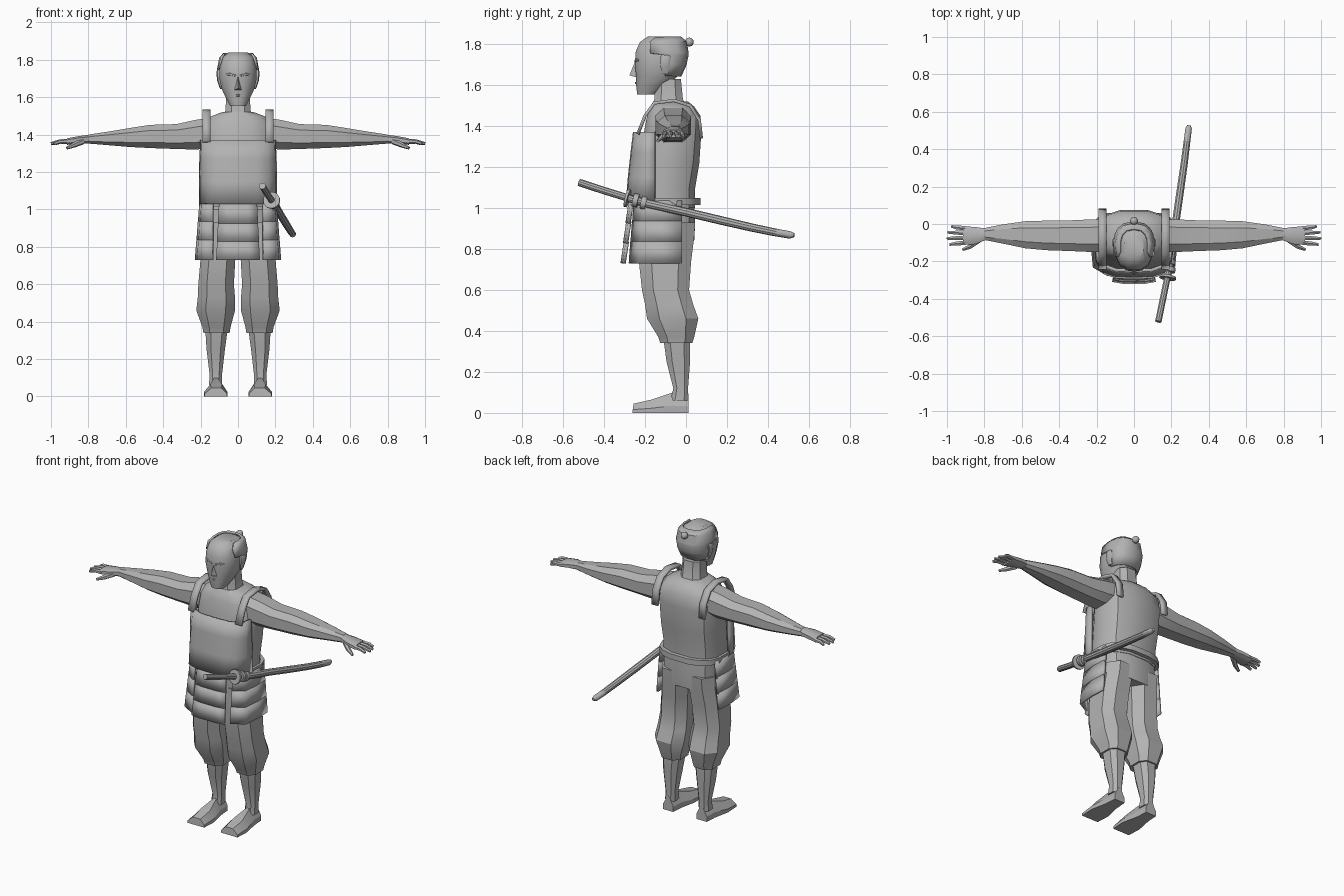
import bpy, bmesh, math
from mathutils import Vector

if "Cube" in bpy.data.objects:
    bpy.data.objects.remove(bpy.data.objects["Cube"])

grey = bpy.data.materials.new("plain_grey")
grey.diffuse_color = (0.45, 0.45, 0.45, 1)
grey.use_nodes = True
grey.node_tree.nodes["Principled BSDF"].inputs["Base Color"].default_value = grey.diffuse_color


def finish(name, bm, angle=35, mirror=False, thick=0):
    """Turn a bmesh into a shaded object, optionally thickened and mirrored."""
    bmesh.ops.recalc_face_normals(bm, faces=bm.faces)
    me = bpy.data.meshes.new(name)
    for f in bm.faces:
        f.smooth = True
    bm.to_mesh(me)
    bm.free()
    me.set_sharp_from_angle(angle=math.radians(angle))
    me.materials.append(grey)
    ob = bpy.data.objects.new(name, me)
    bpy.context.collection.objects.link(ob)
    if thick:
        mod = ob.modifiers.new("thickness", 'SOLIDIFY')
        mod.thickness, mod.offset = thick, 0
    if mirror:
        ob.modifiers.new("mirror", 'MIRROR').use_mirror_merge = False
    return ob


def skin(name, rows, closed=True, **kw):
    """Join rows of points with quads; closed rows are also capped."""
    bm = bmesh.new()
    vs = [[bm.verts.new(p) for p in row] for row in rows]
    n = len(vs[0])
    for a, b in zip(vs, vs[1:]):
        for i in range(n if closed else n - 1):
            j = (i + 1) % n
            bm.faces.new((a[i], a[j], b[j], b[i]))
    if closed:
        bm.faces.new(vs[0])
        bm.faces.new(vs[-1])
    return finish(name, bm, **kw)


def oval(u0, u1, v0, v1, n=8, p=0.75, start=None):
    """Rounded rectangle outline between two limits on each axis."""
    out = []
    for i in range(n):
        t = (i + 0.5) * math.tau / n if start is None else start + i * math.tau / n
        c, s = math.cos(t), math.sin(t)
        k = 1 / max(abs(math.cos(math.pi / n)), .01) if start is None else 1
        u = math.copysign(min(1, k * abs(c)) ** p, c)
        v = math.copysign(min(1, k * abs(s)) ** p, s)
        out.append(((u0 + u1) / 2 + u * (u1 - u0) / 2, (v0 + v1) / 2 + v * (v1 - v0) / 2))
    return out


def upright(name, secs, n=8, p=0.75, **kw):
    """Loft of (z, x0, x1, y0, y1) sections."""
    return skin(name, [[(x, y, s[0]) for x, y in oval(*s[1:], n=n, p=p)] for s in secs], **kw)


def tube(name, pts, radii, n=8, **kw):
    """Round rod along a path."""
    pts = [Vector(p) for p in pts]
    rows = []
    for i, p in enumerate(pts):
        d = pts[min(i + 1, len(pts) - 1)] - pts[max(i - 1, 0)]
        q = d.to_track_quat('Z', 'X')
        r = radii[i] if isinstance(radii, (list, tuple)) else radii
        rows.append([p + q @ Vector((r * math.cos(k * math.tau / n), r * math.sin(k * math.tau / n), 0))
                     for k in range(n)])
    return skin(name, rows, **kw)


# --- Torso, hips and neck
upright("torso", [(1.0, -.19, .19, -.25, .045), (1.1, -.19, .19, -.24, .045),
                  (1.22, -.195, .195, -.225, .065), (1.37, -.2, .2, -.205, .075),
                  (1.45, -.19, .19, -.19, .07), (1.495, -.15, .15, -.175, .04),
                  (1.52, -.085, .085, -.16, .01)], n=12)
upright("hips", [(.84, -.185, .185, -.23, .04), (.93, -.185, .185, -.235, .045),
                 (1.03, -.185, .185, -.24, .04)], n=12)
upright("neck", [(1.48, -.085, .085, -.17, .01), (1.53, -.067, .067, -.155, -.015),
                 (1.63, -.062, .062, -.15, -.025)])
upright("belt", [(1.015, -.205, .205, -.265, .07), (1.05, -.205, .205, -.265, .07)], n=16)

# --- Breastplate, shoulder straps
def chest_row(z, w, yf):
    half = [(1.0, -.15), (.97, -.2), (.8, yf + .025), (.5, yf + .004)]
    pts = [(-a * w, y, z) for a, y in half] + [(0, yf, z)]
    return pts + [(a * w, y, z) for a, y in reversed(half)]

skin("breastplate", [chest_row(1.03, .2, -.285), chest_row(1.15, .2, -.275),
                     chest_row(1.27, .198, -.262), chest_row(1.37, .193, -.25)],
     closed=False, thick=.018)
strap = [(-.235, 1.36), (-.2, 1.45), (-.155, 1.512), (-.06, 1.525), (.02, 1.5), (.065, 1.43), (.075, 1.34)]
skin("shoulder_strap", [[(x, y, z) for x in (.147, .19)] for y, z in strap],
     closed=False, thick=.016, mirror=True)

# --- Tiered skirt plates at front and sides
for i in range(3):
    zt, zb = 1.035 - i * .1, .925 - i * .0975
    rows = []
    for z, grow in ((zt, i * .012), (zb, i * .012 + .016)):
        w = .1 + grow * .4
        rows.append([(-w, -.262 - grow, z), (-w * .5, -.272 - grow, z),
                     (w * .5, -.272 - grow, z), (w, -.262 - grow, z)])
    skin("front_skirt_plate", rows, closed=False, thick=.016)
    rows = []
    for z, g in ((zt, i * .008), (zb, i * .008 + .008)):
        rows.append([(.135, -.25 - g, z), (.19 + g, -.205 - g, z), (.2 + g, -.12, z), (.195 + g, -.02, z)])
    skin("side_skirt_plate", rows, closed=False, thick=.014, mirror=True)

# --- Trousers, shins, feet
upright("trouser_leg", [(.34, .045, .185, -.125, .03), (.37, .04, .19, -.135, .04),
                        (.46, .016, .223, -.19, .06), (.53, .016, .215, -.2, .035),
                        (.6, .022, .212, -.215, .015), (.74, .014, .2, -.23, .025),
                        (.86, .002, .188, -.23, .04), (.93, .0, .185, -.23, .045)], mirror=True, angle=30)
upright("shin", [(.06, .085, .155, -.075, .012), (.12, .085, .152, -.062, .01),
                 (.25, .07, .168, -.095, .02), (.36, .055, .175, -.11, .02)], mirror=True, angle=30)
foot = [(.012, .083, .157, .095), (-.065, .078, .162, .1), (-.17, .055, .183, .065), (-.26, .06, .178, .045)]
skin("foot", [[(x0, y, 0), (x1, y, 0), (x1, y, h * .35), (x1 - .035, y * .985, h),
               (x0 + .03, y * .985, h), (x0, y, h * .35)] for y, x0, x1, h in foot], mirror=True, angle=25)

# --- Arms and hands
arm = [(.15, -.15, .025, 1.33, 1.49), (.22, -.15, .025, 1.32, 1.48), (.33, -.145, .02, 1.323, 1.456),
       (.47, -.14, .018, 1.328, 1.452), (.58, -.13, .015, 1.334, 1.435), (.7, -.105, -.002, 1.344, 1.415),
       (.8, -.085, -.022, 1.352, 1.4)]
skin("arm", [[(s[0], y, z) for y, z in oval(*s[1:])] for s in arm], mirror=True, angle=28)
hand = [(.79, -.085, -.024, 1.354, 1.4), (.85, -.108, -.016, 1.352, 1.392), (.915, -.112, -.012, 1.345, 1.38)]
skin("hand", [[(s[0], y, z) for y, z in oval(*s[1:])] for s in hand], mirror=True)
for y, end in ((-.023, .975), (-.048, .995), (-.074, 1.0), (-.1, .985)):
    y2 = y - (y + .062) * -.25
    tube("finger", [(.9, y, 1.364), (.95, (y + y2) / 2, 1.363), (end, y2, 1.352)],
         [.014, .012, .008], n=6, mirror=True)
tube("thumb", [(.83, -.085, 1.365), (.875, -.12, 1.345), (.915, -.137, 1.328)], [.018, .014, .008],
     n=6, mirror=True)

# --- Head
head = [(1.553, .042, -.238, -.15), (1.595, .064, -.243, -.09), (1.645, .088, -.243, -.04),
        (1.7, .1, -.25, -.012), (1.765, .1, -.245, -.002), (1.81, .088, -.225, -.015),
        (1.838, .052, -.185, -.06)]
upright("head", [(z, -w, w, y0, y1) for z, w, y0, y1 in head], n=12, p=.85)
bm = bmesh.new()
nose = [bm.verts.new(p) for p in ((0, -.249, 1.715), (0, -.276, 1.648), (-.02, -.24, 1.637), (.02, -.24, 1.637))]
for a, b, c in ((0, 1, 2), (0, 3, 1), (1, 3, 2), (0, 2, 3)):
    bm.faces.new((nose[a], nose[b], nose[c]))
finish("nose", bm)
tube("brow", [(.012, -.246, 1.715), (.04, -.241, 1.722), (.068, -.222, 1.722)], [.007, .009, .004],
     n=6, mirror=True)
tube("lips", [(-.024, -.236, 1.608), (0, -.243, 1.61), (.024, -.236, 1.608)], [.003, .007, .003], n=6)
upright("ear", [(1.655, .088, .1, -.115, -.085), (1.69, .09, .112, -.125, -.08),
                (1.735, .092, .116, -.125, -.075), (1.75, .094, .108, -.115, -.085)], mirror=True)

# --- Hair wrapping the sides and back, with a topknot
hair_rows = []
for z, w, y0, y1, reach in ((1.645, .088, -.243, -.035, 15), (1.7, .1, -.25, -.01, 10),
                            (1.748, .101, -.248, 0, 5), (1.755, .101, -.246, 0, -18),
                            (1.81, .09, -.228, -.008, -25), (1.832, .07, -.2, -.035, -15)):
    row = []
    for k in range(9):
        t = math.radians(reach + (180 - 2 * reach) * k / 8)
        c, s = math.cos(t), math.sin(t)
        row.append(((w + .005) * math.copysign(abs(c) ** .8, c),
                    (y0 + y1) / 2 + (y1 - y0 + .014) / 2 * math.copysign(abs(s) ** .8, s), z))
    hair_rows.append(row)
skin("hair", hair_rows, closed=False, thick=.012)
bm = bmesh.new()
bmesh.ops.create_uvsphere(bm, u_segments=10, v_segments=6, radius=.022)
bmesh.ops.translate(bm, verts=bm.verts, vec=(0, .016, 1.81))
finish("topknot", bm)

# --- Sheathed curved sword at the left hip
tube("sword_handle", [(.13, -.522, 1.125), (.155, -.4, 1.085), (.182, -.27, 1.045)], .018, n=10)
tube("scabbard", [(.18, -.28, 1.047), (.2, -.18, 1.02), (.222, 0, .98), (.245, .16, .942), (.268, .32, .905),
                  (.282, .43, .882), (.292, .51, .868), (.294, .528, .868)],
     [.018, .021, .021, .021, .02, .019, .018, .01], n=10)
tube("sword_guard", [(.179, -.292, 1.05), (.181, -.28, 1.047)], .045, n=16)
for y, z in ((-.245, 1.037), (-.205, 1.026)):
    tube("scabbard_cord", [(.187, y - .012, z + .003), (.19, y + .012, z - .003)], .033, n=12)
